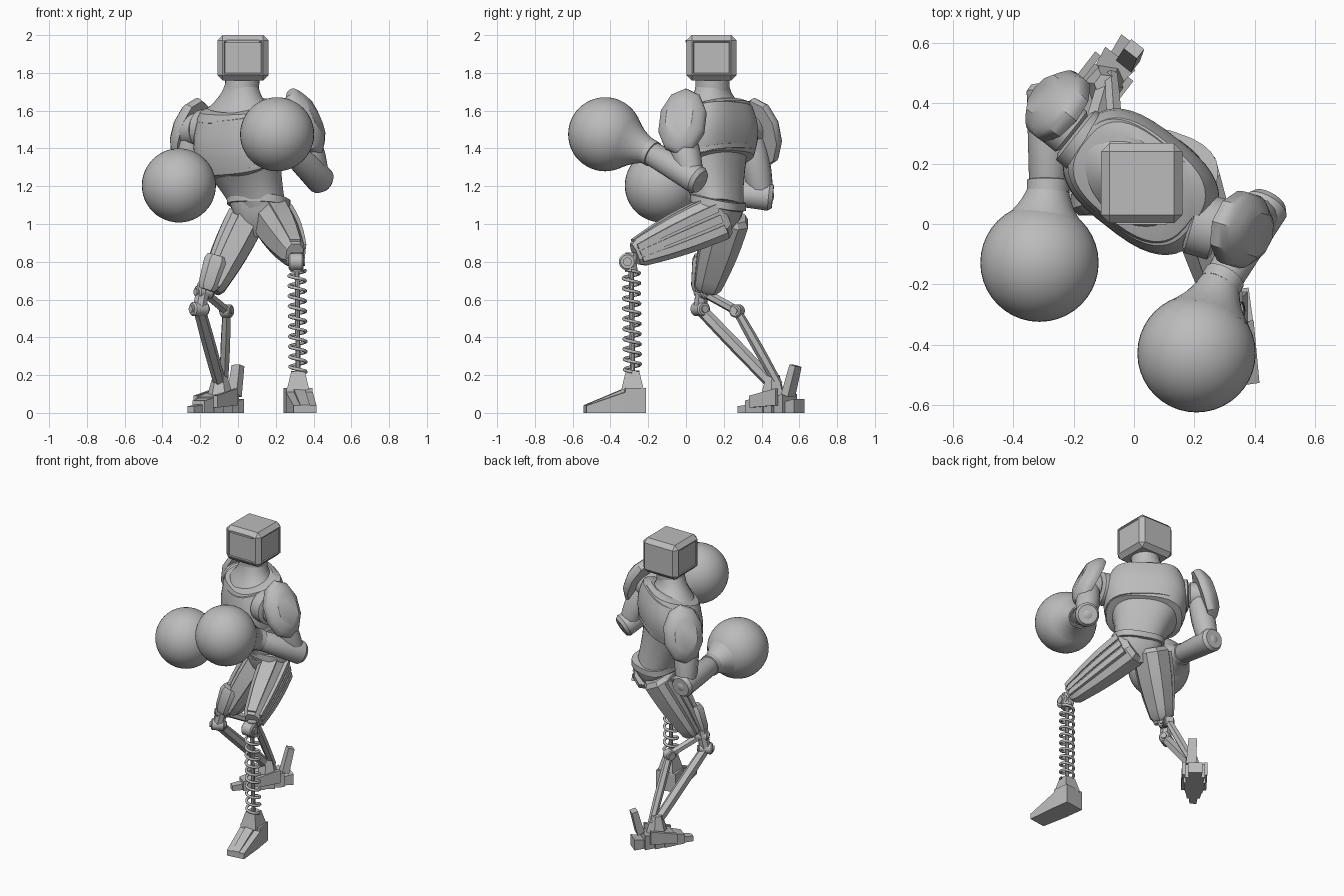
import bpy, bmesh, math
from mathutils import Vector, Matrix

if "Cube" in bpy.data.objects:
    bpy.data.objects.remove(bpy.data.objects["Cube"], do_unlink=True)

GREY = (0.5, 0.5, 0.5, 1)
metal = bpy.data.materials.new("grey_metal")
metal.use_nodes = True
metal.diffuse_color = GREY
metal.node_tree.nodes["Principled BSDF"].inputs["Base Color"].default_value = GREY

SKY = Vector((0, 0, 1))
FRONT = Vector((0, -1, 0))


def finish(name, bm, angle=32):
    bmesh.ops.recalc_face_normals(bm, faces=bm.faces)
    mesh = bpy.data.meshes.new(name)
    bm.to_mesh(mesh)
    bm.free()
    part = bpy.data.objects.new(name, mesh)
    bpy.context.collection.objects.link(part)
    mesh.materials.append(metal)
    bpy.ops.object.select_all(action='DESELECT')
    part.select_set(True)
    bpy.context.view_layer.objects.active = part
    bpy.ops.object.shade_smooth_by_angle(angle=math.radians(angle))


def outline(sides, power):
    """Superellipse corners scaled so that the outline reaches exactly one."""
    points = []
    for i in range(sides):
        turn = math.tau * (i + 0.5) / sides
        c, s = math.cos(turn), math.sin(turn)
        points.append(Vector((math.copysign(abs(c) ** (2 / power), c),
                              math.copysign(abs(s) ** (2 / power), s))))
    reach = max(p.x for p in points)
    return [p / reach for p in points]


def tube(name, start, end, wide, deep=None, taper=1, thin=None, swell=0, sides=16, power=2,
         up=SKY, shift=(0, 0), cap=0, lean=(0, 0)):
    """Loft from start to end; cap chamfers the ends, lean shears the rings upwards."""
    start, end, deep = Vector(start), Vector(end), deep or wide
    thin = taper if thin is None else thin
    along = (end - start).normalized()
    rise = (up - along * up.dot(along)).normalized()
    side = rise.cross(along)
    steps = 6 if swell else 1
    stations = {i / steps for i in range(steps + 1)}
    if cap:
        stations |= {cap, 1 - cap}
    bm = bmesh.new()
    loops = []
    for t in sorted(stations):
        bulge = swell * math.sin(math.pi * t)
        w = wide * (1 + (taper - 1) * t + bulge)
        d = deep * (1 + (thin - 1) * t + bulge)
        centre = start.lerp(end, t) + side * shift[0] * w / wide + rise * shift[1] * d / deep
        edge = 0.8 if cap and t in (0, 1) else 1
        tilt = lean[0] + (lean[1] - lean[0]) * t
        loops.append([bm.verts.new(centre + side * p.x * w * edge + rise * p.y * d * edge
                                   + SKY * tilt * p.y * d) for p in outline(sides, power)])
    for low, high in zip(loops, loops[1:]):
        for i in range(sides):
            j = (i + 1) % sides
            bm.faces.new((low[i], low[j], high[j], high[i]))
    bm.faces.new(loops[0][::-1])
    bm.faces.new(loops[-1])
    finish(name, bm)


def ball(name, centre, radius):
    bm = bmesh.new()
    bmesh.ops.create_uvsphere(bm, u_segments=40, v_segments=24, radius=radius,
                              matrix=Matrix.Translation(centre))
    finish(name, bm)


def hinge(name, centre, axis, radius, half):
    centre, axis = Vector(centre), Vector(axis).normalized() * half
    tube(name, centre - axis, centre + axis, radius, cap=0.1)
    tube(name + "_pin", centre - axis * 1.2, centre + axis * 1.2, radius / 2)


# Head: bevelled box with shallow screen and side panels
bm = bmesh.new()
bmesh.ops.create_cube(bm, size=1, matrix=Matrix.Translation((0.026, 0.135, 1.88))
                      @ Matrix.Diagonal((0.27, 0.265, 0.24, 1)))
bmesh.ops.bevel(bm, geom=bm.edges[:], offset=0.028, segments=1, affect='EDGES')
panels = [f for f in bm.faces if f.calc_area() > 0.02 and f.normal.y < 0.5 and abs(f.normal.z) < 0.5]
bmesh.ops.inset_individual(bm, faces=panels, thickness=0.01, depth=0)
bmesh.ops.inset_individual(bm, faces=panels, thickness=0.006, depth=-0.005)
finish("head", bm, 20)
tube("screen_brow", (-0.06, 0.004, 1.968), (0.11, 0.004, 1.968), 0.006, sides=4)

# Torso, twisted towards its right
BACK = Matrix.Rotation(math.radians(-38), 3, 'Z') @ Vector((0, 1, 0))
WAIST, RIBS, COLLAR = Vector((0.11, 0.17, 1.1)), Vector((0.035, 0.14, 1.31)), Vector((0.01, 0.14, 1.61))
tube("chest", RIBS, COLLAR, 0.235, 0.165, taper=0.96, swell=0.15, sides=40, power=2.8, up=BACK,
     cap=0.05, lean=(0.33, 0.25))
tube("chest_band", RIBS + SKY * 0.03, RIBS + SKY * 0.07, 0.245, 0.175, sides=40, power=2.8,
     up=BACK, cap=0.2, lean=(0.32, 0.32))
tube("collar", COLLAR - SKY * 0.05, COLLAR + SKY * 0.02, 0.24, 0.168, taper=0.88, sides=40,
     power=2.8, up=BACK, cap=0.2, lean=(0.25, 0.25))
tube("shoulder_slope", COLLAR, (0.02, 0.14, 1.73), 0.19, 0.135, taper=0.48, thin=0.65, swell=-0.08,
     sides=32, up=BACK, lean=(0.2, 0))
tube("neck", COLLAR, (0.025, 0.14, 1.78), 0.09, sides=24, up=BACK)
tube("abdomen", WAIST, RIBS + SKY * 0.03, 0.145, 0.115, taper=1.45, thin=1.3, swell=-0.05,
     sides=32, power=2.4, up=BACK, lean=(-0.1, 0.3))

# Pelvis and belt
HIPS = Matrix.Rotation(math.radians(-20), 3, 'Z') @ Vector((0, 1, 0))
tube("belt", WAIST - SKY * 0.01, WAIST + SKY * 0.04, 0.165, 0.135, sides=24, power=2.6, up=HIPS,
     cap=0.1, lean=(-0.2, -0.2))
tube("pelvis", WAIST, WAIST - SKY * 0.17, 0.15, 0.12, taper=0.25, thin=0.4, swell=0.1, power=3,
     up=HIPS, lean=(-0.2, 0))


# Arms: joint, pad, upper arm, forearm, cuff and round glove
def arm(side, joint, pad, facing, elbow, wrist, glove):
    joint, pad, elbow, wrist, glove = map(Vector, (joint, pad, elbow, wrist, glove))
    facing = Vector(facing).normalized()
    axis = Vector((facing.x, facing.y, 0)).normalized()
    tube(side + "_shoulder_joint", joint - axis * 0.1, joint, 0.105, sides=24, cap=0.1)
    tube(side + "_shoulder_cap", joint, joint + axis * 0.1, 0.085, sides=24, cap=0.1)
    tube(side + "_shoulder_pad", pad - facing * 0.05, pad + facing * 0.045, 0.12, 0.175, taper=0.6,
         swell=0.2, sides=10)
    tube(side + "_upper_arm", joint + axis * 0.06, elbow, 0.06, swell=0.25, sides=12, up=axis)
    reach = (wrist - elbow).normalized()
    ball(side + "_elbow", elbow, 0.066)
    tube(side + "_forearm", elbow - reach * 0.06, wrist, 0.077, taper=0.8, sides=20, cap=0.06)
    tube(side + "_wrist_band", wrist - reach * 0.05, wrist, 0.07, sides=20, cap=0.1)
    grip = (glove - wrist).normalized()
    tube(side + "_cuff", wrist - grip * 0.02, wrist.lerp(glove, 0.5), 0.066, taper=2.3,
         swell=-0.2, sides=24)
    ball(side + "_glove", glove, 0.196)
    for quarter in range(4):
        out = Matrix.Rotation(quarter * math.pi / 2, 3, grip) @ grip.orthogonal().normalized()
        tube(side + "_cuff_strap", wrist + out * 0.058, wrist + grip * 0.07 + out * 0.085,
             0.016, 0.012, sides=4, up=out)


arm("left", joint=(0.28, -0.02, 1.52), pad=(0.375, -0.025, 1.55), facing=(0.85, -0.25, 0.4),
    elbow=(0.42, 0.03, 1.25), wrist=(0.28, -0.21, 1.39), glove=(0.207, -0.428, 1.475))
arm("right", joint=(-0.2, 0.3, 1.5), pad=(-0.27, 0.405, 1.49), facing=(-0.75, 0.6, 0.3),
    elbow=(-0.28, 0.4, 1.15), wrist=(-0.285, 0.1, 1.18), glove=(-0.313, -0.128, 1.204))


# Thighs: faceted shells with raised strips that follow the same taper
def thigh(side, hip, knee, up, out, wide, deep, taper):
    shape = dict(taper=taper, swell=0.1, up=up)
    tube(side + "_thigh", hip, knee, wide, deep, sides=8, power=2.6, cap=0.06, **shape)
    hip, knee = Vector(hip), Vector(knee)
    first, last = hip.lerp(knee, 0.08), hip.lerp(knee, 0.97)
    for row in (-1, 0, 1):
        tube(side + "_thigh_strip", first, last, 0.012, 0.022, sides=4,
             shift=(out * wide * 0.98, row * deep / 2), **shape)
    tube(side + "_thigh_plate", first, last, wide / 2, 0.012, sides=4, shift=(0, deep * 0.98), **shape)


thigh("left", hip=(0.165, 0.2, 1.045), knee=(0.3, -0.27, 0.84), up=SKY, out=1,
      wide=0.095, deep=0.12, taper=0.6)
thigh("right", hip=(0.06, 0.23, 1.05), knee=(-0.14, 0.11, 0.65), up=FRONT, out=-1,
      wide=0.1, deep=0.11, taper=0.6)
tube("right_knee_guard", (-0.11, 0.09, 0.83), (-0.165, 0.07, 0.65), 0.065, 0.055, taper=0.8,
     sides=8, power=2.6, up=FRONT, cap=0.15)

# Left lower leg: knee hinge and a spring around a rod
hinge("left_knee", (0.308, -0.31, 0.8), (1, 0, 0), radius=0.045, half=0.04)
TOP, ANKLE = Vector((0.313, -0.29, 0.77)), Vector((0.318, -0.283, 0.2))
tube("left_knee_yoke", TOP + SKY * 0.08, TOP, 0.03, sides=8, up=FRONT)
tube("spring_rod", TOP, ANKLE, 0.013, sides=10, up=FRONT)
tube("spring_top_cup", TOP, TOP.lerp(ANKLE, 0.04), 0.034, up=FRONT)
tube("spring_base_cup", TOP.lerp(ANKLE, 0.96), ANKLE, 0.036, up=FRONT)
curve = bpy.data.curves.new("spring", 'CURVE')
curve.dimensions = '3D'
curve.bevel_depth = 0.009
curve.bevel_resolution = 1
spline = curve.splines.new('POLY')
TURNS, STEPS = 10, 16
spline.points.add(TURNS * STEPS)
for i, point in enumerate(spline.points):
    turn = math.tau * i / STEPS
    centre = TOP.lerp(ANKLE, 0.03 + 0.94 * i / (TURNS * STEPS))
    ring = Vector((math.cos(turn), math.sin(turn), 0)) * 0.043
    point.co = (*(centre + ring), 1)
curve.materials.append(metal)
bpy.context.collection.objects.link(bpy.data.objects.new("spring", curve))

# Left foot: heel block, sloping toe and ankle
HEEL, ARCH, TOE = Vector((0.31, -0.22, 0)), Vector((0.325, -0.33, 0)), Vector((0.355, -0.535, 0))
tube("left_heel", HEEL, ARCH, 0.07, 0.066, sides=4, shift=(0, 0.066))
tube("left_toe", ARCH, TOE, 0.072, 0.055, taper=0.85, thin=0.35, sides=4, shift=(0, 0.055))
tube("left_toe_ridge", ARCH, TOE, 0.03, 0.064, taper=0.85, thin=0.33, sides=4, shift=(0, 0.064))
tube("left_ankle", ANKLE - SKY * 0.08, ANKLE + SKY * 0.02, 0.06, taper=0.6, sides=4, up=FRONT)

# Right lower leg: knuckles and two struts
KNEE, KNUCKLE = Vector((-0.18, 0.09, 0.64)), Vector((-0.205, 0.075, 0.55))
LEVER, RIGHT_ANKLE = Vector((-0.06, 0.27, 0.54)), Vector((-0.095, 0.46, 0.15))
ACROSS = Vector((0.85, 0.5, 0))
hinge("right_knee", KNEE, ACROSS, radius=0.036, half=0.045)
hinge("right_knuckle", KNUCKLE, ACROSS, radius=0.038, half=0.045)
hinge("right_lever_hinge", LEVER, (1, -0.5, 0), radius=0.034, half=0.03)
tube("right_knee_link", KNEE + SKY * 0.04, KNUCKLE, 0.035, sides=8, up=FRONT)
tube("right_front_strut", KNUCKLE, RIGHT_ANKLE, 0.028, swell=0.1, sides=6)
tube("right_knee_lever", KNEE, LEVER, 0.022, sides=6)
tube("right_back_strut", LEVER, RIGHT_ANKLE + Vector((0.02, 0.03, 0)), 0.02, swell=0.2, sides=6)

# Right foot: overlapping tread blocks, slimmest at the toe
HEEL, TOE = Vector((-0.005, 0.6, 0)), Vector((-0.245, 0.29, 0))
BLOCKS = 6
for i in range(BLOCKS):
    size = 0.07 * math.sin(math.pi * (i + 1.8) / (BLOCKS + 1.8))
    tube("right_foot_block", HEEL.lerp(TOE, i / BLOCKS), HEEL.lerp(TOE, (i + 1.1) / BLOCKS),
         size, size * 0.8, taper=0.8, sides=4, shift=(0, size * 0.8))
for side in (-1, 1):
    tube("right_foot_fin", HEEL.lerp(TOE, 0.25), HEEL.lerp(TOE, 0.7), 0.012, 0.045, thin=0.7,
         sides=4, shift=(side * 0.068, 0.085))
tube("right_ankle", RIGHT_ANKLE - SKY * 0.08, RIGHT_ANKLE + SKY * 0.05, 0.065, taper=0.5, sides=6,
     up=TOE - HEEL)
tube("right_heel_tab", (-0.02, 0.54, 0.09), (0, 0.58, 0.25), 0.032, 0.024, taper=0.85, sides=4,
     up=HEEL - TOE)
